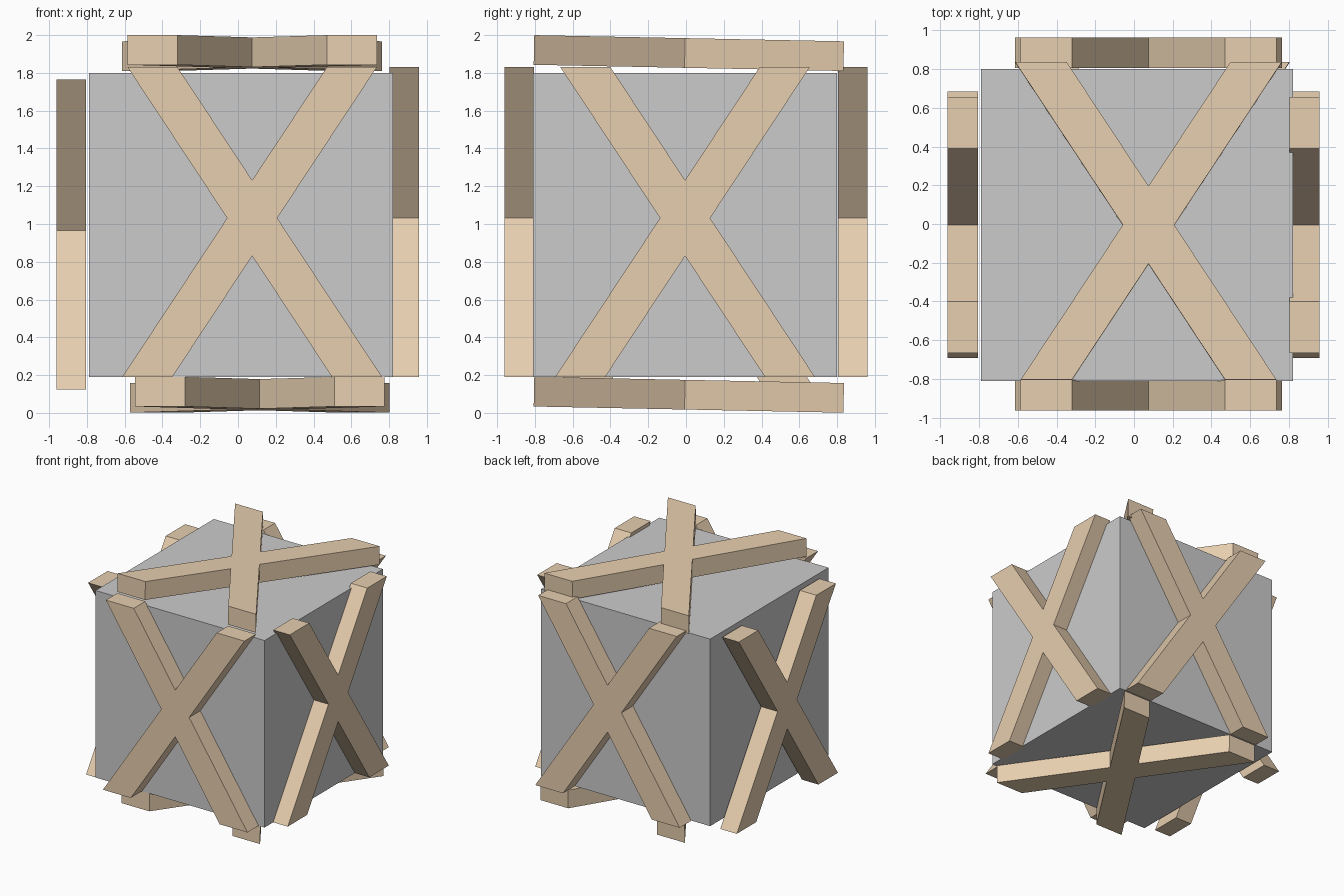
import bpy, bmesh
from mathutils import Vector, Matrix

if "Cube" in bpy.data.objects:
    bpy.data.objects.remove(bpy.data.objects["Cube"])

wood = bpy.data.materials.new("wood")
wood.diffuse_color = (0.8, 0.62, 0.43, 1)
wood.use_nodes = True
wood.node_tree.nodes["Principled BSDF"].inputs["Base Color"].default_value = wood.diffuse_color

# Cross outline: two slanted planks with level-cut ends, merged into one shape
A, B, W, H = 0.66, 0.688, 0.265, 0.82   # top half-width, foot half-width, plank width, half-height
run = A + B - W
level = lambda t: H - 2 * H * t
side_t = (2 * A - W) / (2 * run)
right_half = [
    (0, level((A - W) / run)),           # upper notch
    (A - W, H), (A, H),                  # upper end
    (A - run * side_t, level(side_t)),   # side notch
    (B, -H), (B - W, -H),                # lower end
    (0, level(A / run)),                 # lower notch
]
outline = right_half + [(-x, z) for x, z in right_half[-2:0:-1]]


def mesh_object(name, bm, matrix, material=None):
    bmesh.ops.recalc_face_normals(bm, faces=bm.faces)
    mesh = bpy.data.meshes.new(name)
    bm.to_mesh(mesh)
    bm.free()
    ob = bpy.data.objects.new(name, mesh)
    ob.matrix_world = matrix
    if material:
        mesh.materials.append(material)
    bpy.context.collection.objects.link(ob)
    return ob


def cross(name, centre, across, up, depth=0.157):
    """Extruded cross lying in the plane of the across and up directions."""
    u, v = Vector(across).normalized(), Vector(up).normalized()
    bm = bmesh.new()
    face = bm.faces.new([bm.verts.new((x, z, -depth / 2)) for x, z in outline])
    new = bmesh.ops.extrude_face_region(bm, geom=[face])["geom"]
    bmesh.ops.translate(bm, vec=(0, 0, depth),
                        verts=[g for g in new if isinstance(g, bmesh.types.BMVert)])
    basis = Matrix((u, v, u.cross(v))).transposed().to_4x4()
    mesh_object(name, bm, Matrix.Translation(centre) @ basis, wood)


# Box body
bm = bmesh.new()
bmesh.ops.create_cube(bm, size=1.61)
mesh_object("box_body", bm, Matrix.Translation((0.015, -0.005, 0.995)))

# Upright crosses on the four walls
X, Y, Z = (1, 0, 0), (0, 1, 0), (0, 0, 1)
cross("front_cross", (0.075, -0.883, 1.01), X, Z)
cross("back_cross", (0.075, 0.883, 1.01), X, Z)
cross("right_cross", (0.88, -0.005, 1.01), Y, Z)
cross("left_cross", (-0.883, -0.005, 0.945), Y, Z)

# Slightly tilted crosses on the lid and underside
tilt = (0, -1, 0.02)
cross("top_cross", (0.075, 0.015, 1.905), X, tilt)
cross("bottom_cross", (0.115, 0.015, 0.096), X, tilt)
